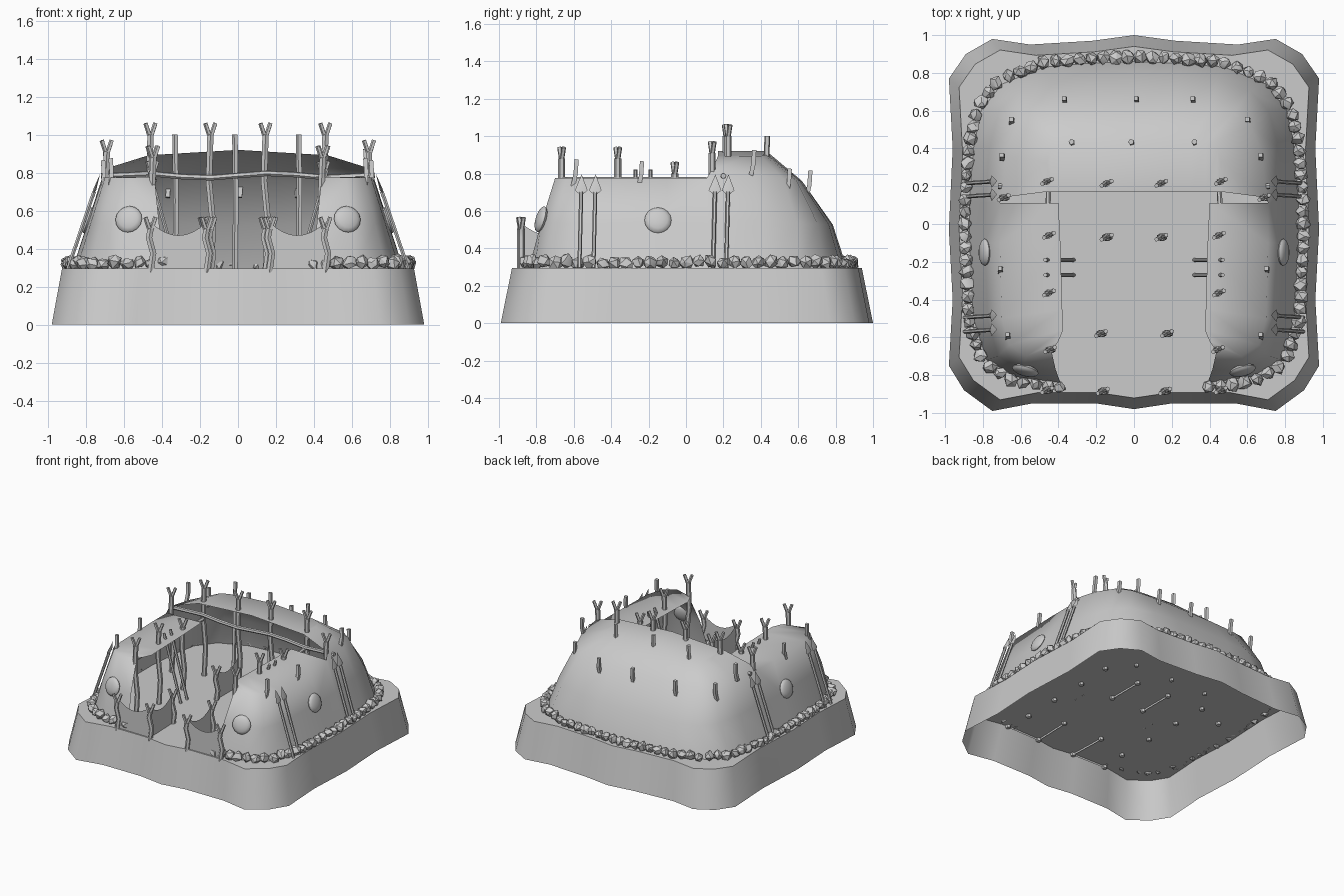
import bpy, bmesh, math, random
from mathutils import Vector, Matrix

random.seed(4)
if "Cube" in bpy.data.objects:
    bpy.data.objects.remove(bpy.data.objects["Cube"])

grey = bpy.data.materials.new("plain_grey")
grey.use_nodes = True
colour = (0.6, 0.6, 0.6, 1)
grey.diffuse_color = colour
grey.node_tree.nodes["Principled BSDF"].inputs["Base Color"].default_value = colour
FLOOR = 0.295


def finish(bm, name, angle=40):
    """Turn a bmesh into a named object, smooth below the given angle."""
    bmesh.ops.recalc_face_normals(bm, faces=bm.faces[:])
    mesh = bpy.data.meshes.new(name)
    bm.to_mesh(mesh)
    bm.free()
    mesh.materials.append(grey)
    mesh.shade_smooth()
    mesh.set_sharp_from_angle(angle=math.radians(angle))
    ob = bpy.data.objects.new(name, mesh)
    bpy.context.collection.objects.link(ob)
    return ob


def tube(bm, path, radius, sides=6):
    """Capped tube along a few points."""
    path = [Vector(p) for p in path]
    rings = []
    for i, p in enumerate(path):
        d = (path[min(i + 1, len(path) - 1)] - path[max(i - 1, 0)]).normalized()
        u = d.orthogonal().normalized()
        if abs(d.z) > 0.5:
            u = (Vector((1, 0, 0)) - d * d.x).normalized()
        v = d.cross(u)
        turn = [2 * math.pi * (k + 0.5) / sides for k in range(sides)]
        rings.append([bm.verts.new(p + radius * (u * math.cos(a) + v * math.sin(a))) for a in turn])
    for a, b in zip(rings, rings[1:]):
        for k in range(sides):
            n = (k + 1) % sides
            bm.faces.new((a[k], a[n], b[n], b[k]))
    bm.faces.new(rings[0])
    bm.faces.new(rings[-1])


def mirrored(points):
    """Complete a half outline that starts and ends on x = 0."""
    return points + [(-x, y) for x, y in reversed(points[1:-1])]


# wavy earth mound: open skirt and floor
half = [(0, -0.98), (0.2, -0.95), (0.54, -0.95), (0.75, -0.99), (0.9, -0.88), (0.98, -0.75),
        (0.96, -0.4), (0.98, -0.03), (0.96, 0.4), (0.98, 0.77), (0.89, 0.9), (0.75, 0.98),
        (0.55, 0.95), (0.22, 0.97), (0, 1)]
outline = mirrored(half)
bm = bmesh.new()
low = [bm.verts.new((x, y, 0)) for x, y in outline]
high = [bm.verts.new((x * 0.945, y * 0.94, FLOOR)) for x, y in outline]
for i in range(len(low)):
    j = (i + 1) % len(low)
    bm.faces.new((low[i], low[j], high[j], high[i]))
finish(bm, "mound_skirt", 60)
bm = bmesh.new()
bm.faces.new([bm.verts.new((x * 0.945, y * 0.94, FLOOR)) for x, y in outline])
finish(bm, "mound_floor")

# hide shell: base, eave, roof and front rim for each column, front to back
base = [(0.39, -0.84), (0.62, -0.81), (0.78, -0.72), (0.85, -0.5), (0.87, -0.1), (0.87, 0.11),
        (0.87, 0.14), (0.85, 0.4), (0.81, 0.6), (0.7, 0.74), (0.48, 0.83), (0.25, 0.85), (0, 0.86)]
eave = [(0.44, -0.66), (0.57, -0.7), (0.66, -0.64), (0.7, -0.5), (0.71, -0.1), (0.71, 0.11),
        (0.7, 0.14), (0.68, 0.36), (0.62, 0.52), (0.53, 0.59), (0.4, 0.61), (0.22, 0.62), (0, 0.62)]
roof = [(0.42, -0.65), (0.4, -0.62), (0.375, -0.56), (0.38, -0.45), (0.39, -0.1), (0.4, 0.11),
        (0.47, 0.17), (0.46, 0.33), (0.44, 0.4), (0.38, 0.42), (0.3, 0.43), (0.16, 0.43), (0, 0.43)]
BACK = 6
columns = []
for i, (b, e, r) in enumerate(zip(base, eave, roof)):
    back = i >= BACK
    peak = 0.92 - 0.06 * abs(r[0]) if back else 0.78
    eave_z = (0.82 - 0.06 * max(0, e[1] - 0.14) / 0.48) if back else 0.775
    col = [Vector((*b, FLOOR)), None, Vector((*e, eave_z)), Vector((*r, peak))]
    col[1] = (col[0] + col[2]) / 2
    col[1].y += 0.06 * max(0, col[1].y) - 0.02 * (i < 3)
    col.append(Vector((r[0], 0.17, peak)) if back else col[3])
    columns.append(col)
bm = bmesh.new()
for side in (1, -1):
    for i in range(len(columns) - 1):
        for k in range(4):
            if i == BACK - 1 and k >= 2:  # open step between arms and back roof
                continue
            quad = [columns[i][k], columns[i + 1][k], columns[i + 1][k + 1], columns[i][k + 1]]
            ring = []
            for p in quad:
                if p not in ring:
                    ring.append(p)
            if len(ring) > 2:
                bm.faces.new([bm.verts.new((p.x * side, p.y, p.z)) for p in ring])
bmesh.ops.remove_doubles(bm, verts=bm.verts[:], dist=0.0005)
finish(bm, "hide_shell", 80)

# ring of stones around the foot of the shell
full = [Vector((x, y, 0)) for x, y in base] + [Vector((-x, y, 0)) for x, y in reversed(base[:-1])]
lengths = [(b - a).length for a, b in zip(full, full[1:])]
COUNT = 84
bm = bmesh.new()
for n in range(COUNT):
    s = sum(lengths) * n / (COUNT - 1)
    i = 0
    while i < len(lengths) - 1 and s > lengths[i]:
        s -= lengths[i]
        i += 1
    t = (full[i + 1] - full[i]).normalized()
    p = full[i] + t * s + Vector((t.y, -t.x, 0)) * 0.025
    spin = Matrix.Rotation(random.uniform(0, 6), 4, Vector((random.random(), random.random(), 1)))
    size = random.uniform(0.034, 0.042)
    place = Matrix.Translation((p.x, p.y, 0.325 + random.uniform(-0.008, 0.008)))
    made = bmesh.ops.create_icosphere(bm, subdivisions=1, radius=size, matrix=place @ spin)
    for v in made["verts"]:
        v.co += Vector([random.uniform(-0.006, 0.006) for _ in range(3)])
finish(bm, "foot_stones", 30)

# round shields on the shell
for side, label in ((1, "left"), (-1, "right")):
    for where, spot, aim in (("front", (0.575, -0.775, 0.555), (0.25, -1, 0.3)),
                             ("side", (0.79, -0.15, 0.55), (1, 0, 0.33))):
        bm = bmesh.new()
        bmesh.ops.create_uvsphere(bm, u_segments=16, v_segments=8, radius=0.072)
        turn = Vector((aim[0] * side, aim[1], aim[2])).to_track_quat("Z", "Y").to_matrix().to_4x4()
        m = Matrix.Translation((spot[0] * side, spot[1], spot[2])) @ turn @ Matrix.Diagonal((1, 1, 0.35, 1))
        bm.transform(m)
        finish(bm, f"{label}_{where}_shield")

# short bent pegs through the shell and three long poles under the roof
bm = bmesh.new()
pegs = [(-0.37, 0.66, 0.7), (0.01, 0.66, 0.7), (0.31, 0.66, 0.7), (-0.65, 0.55, 0.71), (0.6, 0.55, 0.71),
        (-0.7, 0.36, 0.81), (0.67, 0.36, 0.81), (-0.71, -0.24, 0.75), (0.7, -0.24, 0.75),
        (-0.67, -0.59, 0.76), (0.67, -0.59, 0.76)]
for x, y, z in pegs:
    tube(bm, [(x, y - 0.015, z - 0.03), (x + 0.005, y, z + 0.04), (x, y + 0.005, z + 0.115)], 0.016, 4)
finish(bm, "shell_pegs")
bm = bmesh.new()
for x in (-0.33, -0.015, 0.32):
    tube(bm, [(x, 0.41, FLOOR - 0.02), (x + 0.005, 0.42, 0.65), (x, 0.435, 1)], 0.016, 5)
finish(bm, "roof_poles")


def forked_post(bm, x, y, top, r=0.019):
    """Crooked post with a two-pronged tip."""
    neck = Vector((x, y, top - 0.06))
    tube(bm, [(x, y, FLOOR - 0.02), (x + 0.014, y, FLOOR + 0.3 * (top - FLOOR)),
              (x - 0.008, y, FLOOR + 0.6 * (top - FLOOR)), neck], r)
    for s in (-1, 1):
        tube(bm, [neck - Vector((0, 0, 0.02)), neck + Vector((s * 0.026, s * 0.012, 0.06))], r * 0.65, 5)


bm = bmesh.new()
for side in (1, -1):
    for x, y, top in ((0.46, 0.225, 1.06), (0.145, 0.215, 1.06), (0.69, 0.14, 0.97), (0.45, -0.06, 0.86),
                      (0.45, -0.365, 0.94), (0.445, -0.665, 0.94)):
        forked_post(bm, x * side, y, top)
finish(bm, "frame_posts")
bm = bmesh.new()
gate_spots = [(0.46, -0.88), (0.165, -0.885), (0.175, -0.58), (0.145, -0.07)]
for side in (1, -1):
    for x, y in gate_spots:
        forked_post(bm, x * side, y, 0.565)
finish(bm, "gate_posts")

# beams tying the frame together
bm = bmesh.new()
xs = [-0.72, -0.45, -0.3, -0.14, 0.02, 0.15, 0.3, 0.46, 0.72]
tube(bm, [(x, 0.2, 0.785 + 0.012 * math.sin(9 * x)) for x in xs], 0.015)
for side in (1, -1):
    tube(bm, [(side * (0.45 + 0.01 * math.sin(15 * y)), y, 0.76) for y in (0.2, 0.05, -0.1, -0.36, -0.66)], 0.014)
finish(bm, "frame_beams")

# sagging hides stretched between the low posts
bm = bmesh.new()
for side in (1, -1):
    for a, b in ((gate_spots[0], gate_spots[1]), (gate_spots[1], gate_spots[2]), (gate_spots[3], (0.145, 0.215))):
        previous = None
        for i in range(9):
            t = i / 8
            x, y = (a[k] + (b[k] - a[k]) * t for k in (0, 1))
            top = 0.47 + 0.07 * (2 * t - 1) ** 2
            pair = [bm.verts.new((x * side, y, z)) for z in (FLOOR - 0.015, top)]
            if previous:
                bm.faces.new((previous[0], pair[0], pair[1], previous[1]))
            previous = pair
finish(bm, "gate_hides")


def spear(bm, foot, tip):
    """Shaft with a flat diamond head."""
    foot, tip = Vector(foot), Vector(tip)
    d = (tip - foot).normalized()
    tube(bm, [foot, tip - d * 0.1], 0.011)
    wide = Vector((0, 1, 0)) * 0.034
    flat = d.cross(wide).normalized() * 0.008
    mid = tip - d * 0.09
    rim = [bm.verts.new(p) for p in (tip, mid + wide, mid - d * 0.03, mid - wide)]
    for s in (1, -1):
        hub = bm.verts.new(mid + flat * s)
        for k in range(4):
            bm.faces.new((rim[k], rim[(k + 1) % 4], hub))


# spears leaning on the outside, and racked inside the arms
bm = bmesh.new()
for side in (1, -1):
    for y in (-0.57, -0.495, 0.145, 0.215):
        spear(bm, (side * 0.895, y, FLOOR), (side * 0.725, y + 0.012, 0.795))
finish(bm, "outer_spears")
bm = bmesh.new()
for side in (1, -1):
    for y in (-0.19, -0.27):
        tube(bm, [(side * 0.32, y, FLOOR), (side * 0.47, y, 0.82)], 0.011)
finish(bm, "inner_spears")
